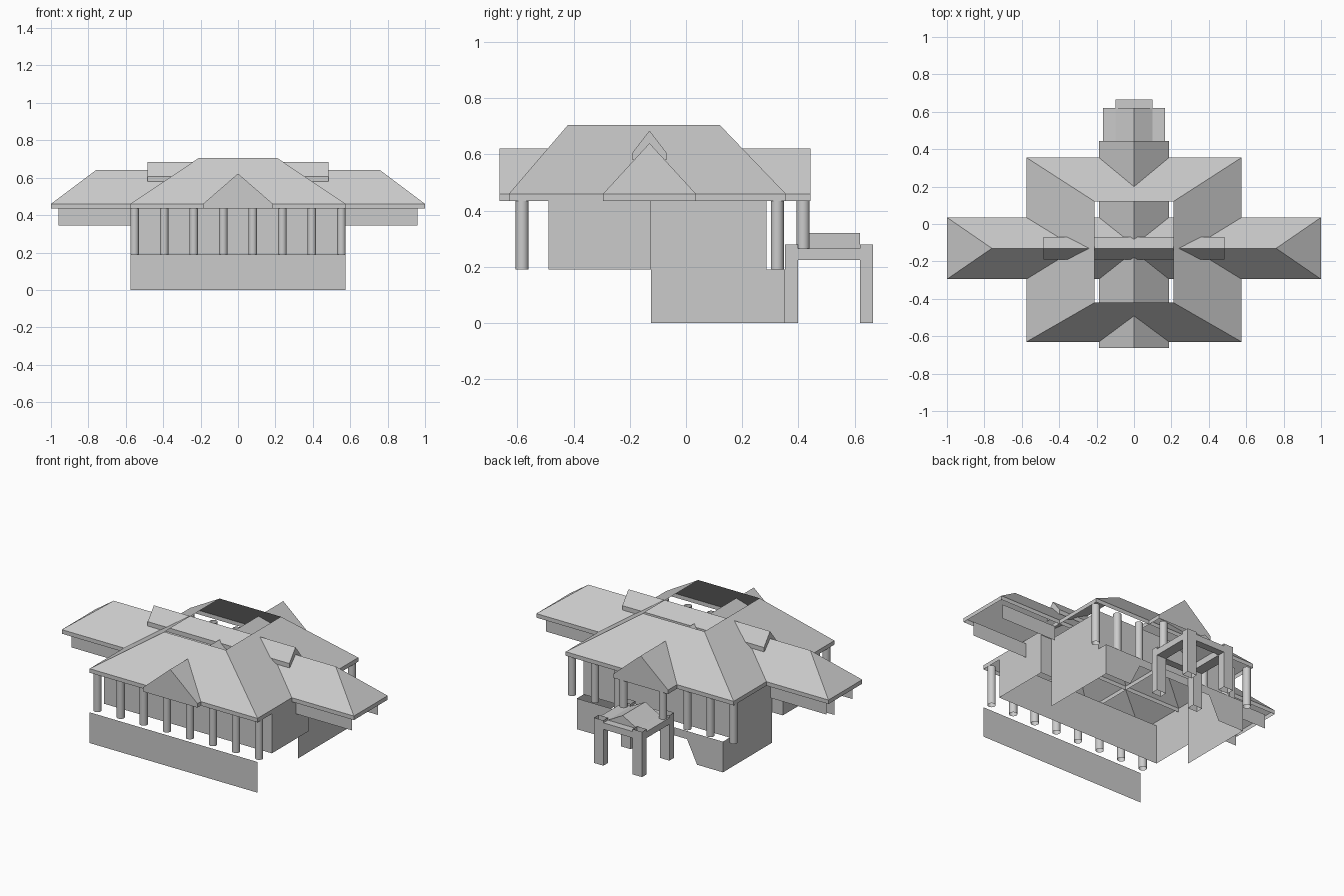
import bpy, math

if "Cube" in bpy.data.objects:
    bpy.data.objects.remove(bpy.data.objects["Cube"])


def mesh(name, verts, faces):
    me = bpy.data.meshes.new(name)
    me.from_pydata(verts, [], faces)
    me.update()
    ob = bpy.data.objects.new(name, me)
    bpy.context.collection.objects.link(ob)
    return ob


def rect(x0, x1, y0, y1, z):
    return [(x0, y0, z), (x1, y0, z), (x1, y1, z), (x0, y1, z)]


def bands(name, rings):
    """Open shell through a stack of four-point rings."""
    verts = [p for r in rings for p in r]
    faces = [(4 * k + i, 4 * k + (i + 1) % 4, 4 * k + 4 + (i + 1) % 4, 4 * k + 4 + i)
             for k in range(len(rings) - 1) for i in range(4)]
    return mesh(name, verts, faces)


def gable(name, half, z_low, z_eave, z_ridge, a0, a1, along_x=False, centre=0):
    """Gable shell: short fascia, two slopes, closed ends, open below."""
    prof = [(-half, z_low), (-half, z_eave), (0, z_ridge), (half, z_eave), (half, z_low)]
    if along_x:
        verts = [(a, centre - u, z) for a in (a0, a1) for u, z in prof]
    else:
        verts = [(centre + u, a, z) for a in (a0, a1) for u, z in prof]
    faces = [(i, 5 + i, 6 + i, i + 1) for i in range(4)]
    return mesh(name, verts, faces + [(0, 1, 2, 3, 4), (9, 8, 7, 6, 5)])


def wall(name, path, z0, z1):
    """Single-sheet wall following a plan path."""
    n = len(path)
    verts = [(x, y, z) for z in (z0, z1) for x, y in path]
    return mesh(name, verts, [(i, i + 1, n + i + 1, n + i) for i in range(n - 1)])


def box(name, x0, x1, y0, y1, z0, z1):
    ob = bands(name, [rect(x0, x1, y0, y1, z0), rect(x0, x1, y0, y1, z1)])
    me = ob.data
    verts = [tuple(v.co) for v in me.vertices]
    faces = [tuple(p.vertices) for p in me.polygons] + [(3, 2, 1, 0), (4, 5, 6, 7)]
    me.clear_geometry()
    me.from_pydata(verts, [], faces)
    return ob


def column(name, x, y, z0, z1, r=0.023):
    bpy.ops.mesh.primitive_cylinder_add(vertices=24, radius=r, depth=z1 - z0,
                                        end_fill_type='NOTHING', location=(x, y, (z0 + z1) / 2))
    bpy.context.object.name = name
    bpy.ops.object.shade_smooth_by_angle()


E0, E1 = 0.435, 0.46   # fascia bottom and eave

# Main hipped roof, open at the flat top
bands("main_roof", [rect(-.575, .575, -.63, .355, E0), rect(-.575, .575, -.63, .355, E1),
                    rect(-.21, .21, -.42, .12, .705)])

# Long cross wing roof with hipped ends
bands("wing_roof", [rect(-1, 1, -.295, .035, E0), rect(-1, 1, -.295, .035, E1),
                    rect(-.76, .76, -.13, -.13, .64)])

# Raised ridge roof over the wing, and the front-to-back gable
gable("ridge_roof", .06, .58, .607, .685, -.485, .485, along_x=True, centre=-.13)
gable("entrance_gable", .187, E0, E1, .622, -.663, .443)

# Walls
wall("front_plinth", [(-.575, -.63), (.575, -.63)], 0, .19)
wall("hall_front_wall", [(-.5, -.125), (-.575, -.125), (-.575, -.49),
                         (.575, -.49), (.575, -.125), (.5, -.125)], .19, E0)
wall("hall_back_wall", [(-.5, .287), (.5, .287)], .19, E0)
for s, side in ((-1, "left"), (1, "right")):
    prof = [(-.125, 0), (.353, 0), (.353, .19), (.287, .19), (.287, E0), (-.125, E0)]
    mesh(side + "_side_wall", [(s * .5, y, z) for y, z in prof], [tuple(range(6))])
    for y, tag in ((-.255, "front"), (-.003, "back")):
        wall(f"{side}_wing_{tag}_wall", [(s * .575, y), (s * .96, y)], .345, E0)

# Back plinth with a sloped opening behind the porch
half = [(.5, .19), (.5, 0), (.323, 0), (.254, .14)]
outline = half + [(-x, z) for x, z in reversed(half)]
mesh("back_plinth", [(x, .353, z) for x, z in outline], [tuple(range(8))])

# Columns
for s in (-1, 1):
    for i in range(4):
        x = s * (.079 + .158 * i)
        column("front_column", x, -.583, .19, E0)
        if i:
            column("back_column", x, .325, .19, E0)
    column("porch_column", s * .135, .417, .265, E0)

# Porch: open-topped posts, beams between them, small gable roof
for s in (-1, 1):
    xa, xb = sorted((s * .10, s * .165))
    for y0, y1 in ((.352, .398), (.62, .665)):
        bands("porch_post", [rect(xa, xb, y0, y1, 0), rect(xa, xb, y0, y1, .28)])
    box("porch_side_beam", xa, xb, .398, .62, .225, .265)
for y0, y1 in ((.352, .398), (.62, .665)):
    box("porch_cross_beam", -.10, .10, y0, y1, .225, .265)
gable("porch_roof", .10, .26, .265, .32, .398, .62)
